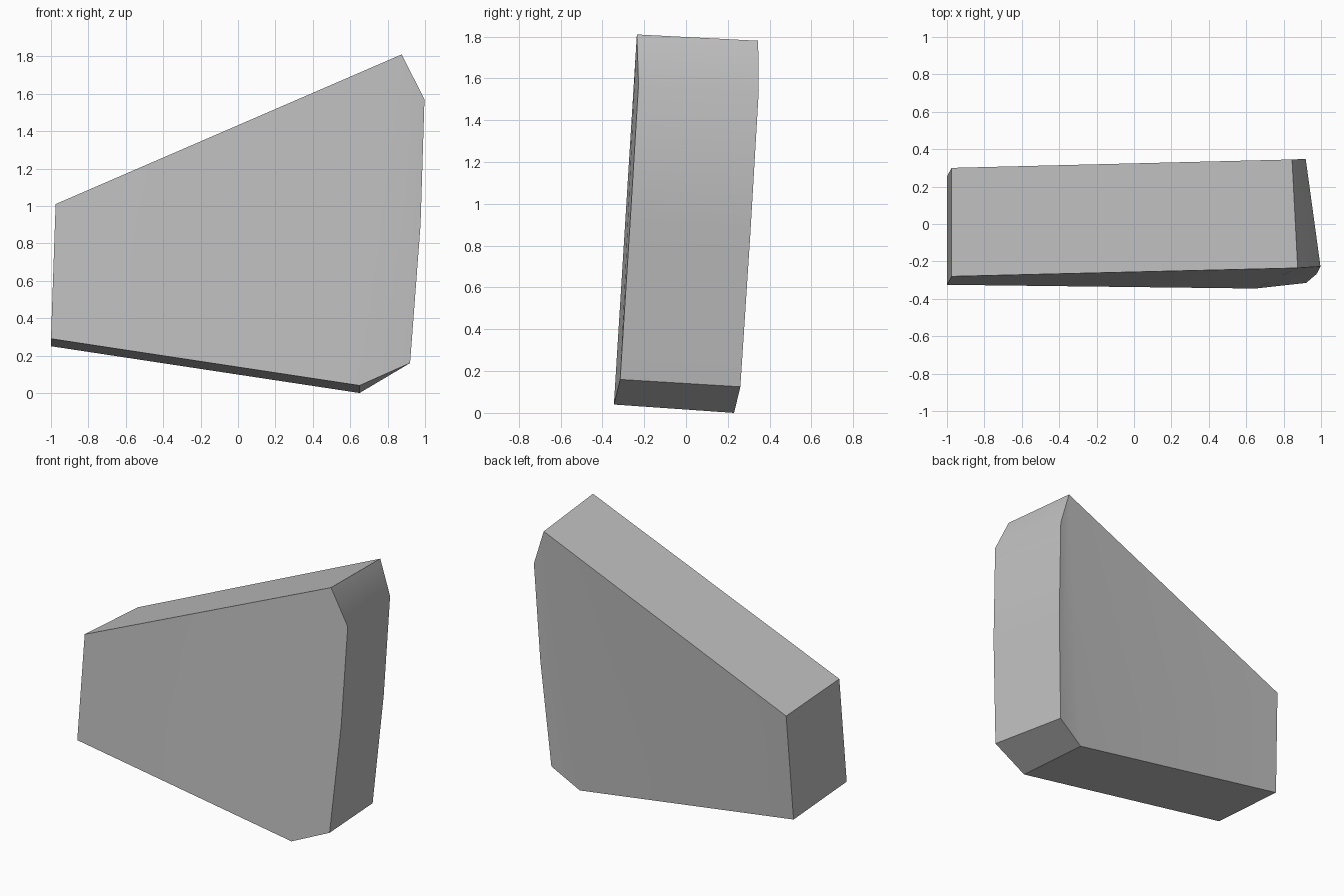
import bpy, bmesh, math

default = bpy.data.objects.get("Cube")
if default:
    bpy.data.objects.remove(default, do_unlink=True)

# Matte grey stone
grey = bpy.data.materials.new("stone_grey")
grey.use_nodes = True
colour = (0.52, 0.52, 0.52, 1)
grey.diffuse_color = colour
shader = grey.node_tree.nodes["Principled BSDF"]
shader.inputs["Base Color"].default_value = colour
shader.inputs["Roughness"].default_value = 0.8

# Outlines of the leaning slab, clockwise from the upper left corner
front = [(-0.975, -0.28, 1.01), (0.875, -0.235, 1.81), (0.997, -0.227, 1.57),
         (0.976, -0.268, 0.9), (0.92, -0.315, 0.16), (0.65, -0.345, 0.04),
         (-1, -0.325, 0.29)]
back = [(-0.975, 0.3, 0.975), (0.845, 0.345, 1.78), (0.918, 0.348, 1.54),
        (0.897, 0.308, 0.86), (0.846, 0.26, 0.125), (0.65, 0.23, 0),
        (-1, 0.255, 0.25)]

bm = bmesh.new()
f = [bm.verts.new(p) for p in front]
b = [bm.verts.new(p) for p in back]

# Broad faces, each with a slightly bent strip along the tall side
for ring in (f, b):
    bm.faces.new([ring[i] for i in (0, 1, 5, 6)])
    bm.faces.new([ring[i] for i in (1, 2, 4, 5)])
    bm.faces.new([ring[i] for i in (2, 3, 4)])

# Rim faces
for i in range(len(f)):
    j = (i + 1) % len(f)
    bm.faces.new((f[i], f[j], b[j], b[i]))
bmesh.ops.recalc_face_normals(bm, faces=bm.faces)

mesh = bpy.data.meshes.new("stone_slab")
bm.to_mesh(mesh)
bm.free()
mesh.materials.append(grey)
slab = bpy.data.objects.new("stone_slab", mesh)
bpy.context.collection.objects.link(slab)

# Soft shading across the shallow bends, sharp main edges
bpy.ops.object.select_all(action="DESELECT")
slab.select_set(True)
bpy.context.view_layer.objects.active = slab
bpy.ops.object.shade_smooth_by_angle(angle=math.radians(30))
